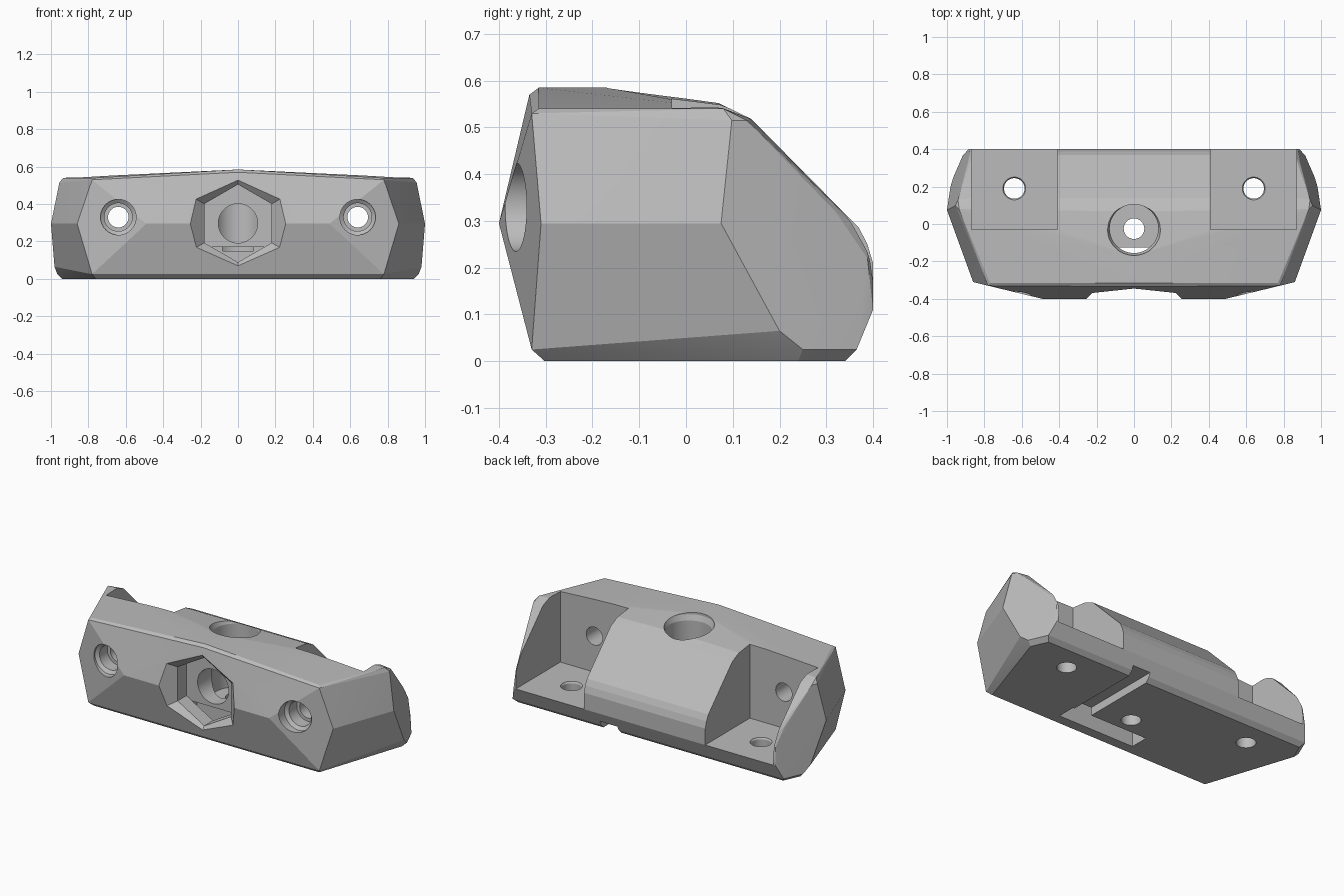
import bpy, bmesh, math

cube = bpy.data.objects.get("Cube")
if cube:
    bpy.data.objects.remove(cube, do_unlink=True)

grey = bpy.data.materials.new("plain grey")
grey.use_nodes = True
grey.diffuse_color = (0.5, 0.5, 0.5, 1)
grey.node_tree.nodes["Principled BSDF"].inputs["Base Color"].default_value = (0.5, 0.5, 0.5, 1)


def make_object(name, bm):
    bmesh.ops.recalc_face_normals(bm, faces=bm.faces[:])
    mesh = bpy.data.meshes.new(name)
    bm.to_mesh(mesh)
    bm.free()
    mesh.materials.append(grey)
    obj = bpy.data.objects.new(name, mesh)
    bpy.context.collection.objects.link(obj)
    return obj


def hull(name, points):
    """Faceted convex solid around half the points and their mirror images."""
    bm = bmesh.new()
    for x, y, z in points:
        for sx in ((x, -x) if x else (0,)):
            bm.verts.new((sx, y, z))
    res = bmesh.ops.convex_hull(bm, input=bm.verts[:])
    loose = {v for v in res["geom_interior"] if isinstance(v, bmesh.types.BMVert)}
    bmesh.ops.delete(bm, geom=list(loose), context='VERTS')
    bmesh.ops.dissolve_limit(bm, angle_limit=math.radians(0.6),
                             verts=bm.verts[:], edges=bm.edges[:])
    return make_object(name, bm)


def block(name, x, y, z):
    bm = bmesh.new()
    bmesh.ops.create_cube(bm, size=1)
    for v in bm.verts:
        for i, (low, high) in enumerate((x, y, z)):
            v.co[i] = low if v.co[i] < 0 else high
    return make_object(name, bm)


def bore(name, centre, axis, sections, sides=48):
    """Stepped bore: sections are (position along the axis, radius)."""
    bm = bmesh.new()
    rings = []
    for t, r in sections:
        ring = []
        for i in range(sides):
            a = math.tau * i / sides
            u, w = centre[0] + r * math.sin(a), centre[1] + r * math.cos(a)
            ring.append(bm.verts.new((u, t, w) if axis == 'y' else (u, w, t)))
        rings.append(ring)
    for a, b in zip(rings, rings[1:]):
        for i in range(sides):
            j = (i + 1) % sides
            bm.faces.new((a[i], a[j], b[j], b[i]))
    bm.faces.new(rings[0])
    bm.faces.new(rings[-1])
    return make_object(name, bm)


# Faceted body
profile = [(.14, .518), (.37, .285), (.388, .25), (.4, .21), (.4, .11), (.365, .025), (.34, 0)]
body = hull("faceted_body", [(.86, y, z) for y, z in profile] + [
    # front ridge and corners
    (.49, -.4, .295), (.86, -.31, .295), (.78, -.33, .53), (.78, -.33, .025),
    (.76, -.302, 0), (0, -.335, .57),
    # side crease and rear side panel
    (1, .075, .295), (.955, .098, .515), (.981, .2, .065), (.966, .25, .025),
    (.94, .24, 0), (.895, .34, 0), (.916, .365, .025), (.885, .4, .11),
    (.878, .388, .22), (.889, .32, .32), (.941, .13, .515),
    # roof
    (.77, -.315, .54), (.935, .08, .54), (0, -.315, .585), (0, -.17, .585),
    (.55, -.315, .54), (.55, .08, .54), (.2, .07, .552)])

cutters = []
for s in (1, -1):
    # Rear pockets with a screw hole through the wall and the floor
    cutters += [
        block("pocket_cutter", sorted((s * .41, s * .87)), (-.03, .6), (.11, .8)),
        bore("wall_screw_cutter", (s * .64, .33), 'y',
             [(-.5, .095), (-.33, .095), (-.315, .075), (-.24, .075), (-.24, .055), (.05, .055)]),
        bore("floor_screw_cutter", (s * .64, .19), 'z',
             [(-.05, .055), (.1, .055), (.12, .067)])]

# Flared hexagonal socket, its bore, and the round well in the roof
hexagon = .18 / math.cos(math.pi / 6)
cutters += [
    bore("hex_socket_cutter", (0, .297), 'y',
         [(-.45, hexagon * .305 / .18), (-.325, hexagon), (-.24, hexagon)], 6),
    bore("socket_bore_cutter", (0, .297), 'y', [(-.26, .105), (-.025, .105)]),
    bore("well_cutter", (0, -.025), 'z', [(.15, .13), (.538, .13), (.57, .143), (.7, .143)]),
    bore("centre_hole_cutter", (0, -.025), 'z', [(-.05, .055), (.2, .055)]),
    # Underside slot and cable channel
    block("slot_cutter", (-.19, .33), (-.24, -.125), (-.05, .17)),
    block("channel_cutter", (.2, .32), (-.15, .6), (-.05, .05))]

bpy.context.view_layer.objects.active = body
for cutter in cutters:
    mod = body.modifiers.new("cut", 'BOOLEAN')
    mod.operation = 'DIFFERENCE'
    mod.solver = 'EXACT'
    mod.object = cutter
    bpy.ops.object.modifier_apply(modifier=mod.name)
    bpy.data.objects.remove(cutter, do_unlink=True)

bpy.ops.object.select_all(action='DESELECT')
body.select_set(True)
bpy.ops.object.shade_smooth_by_angle(angle=math.radians(9))
